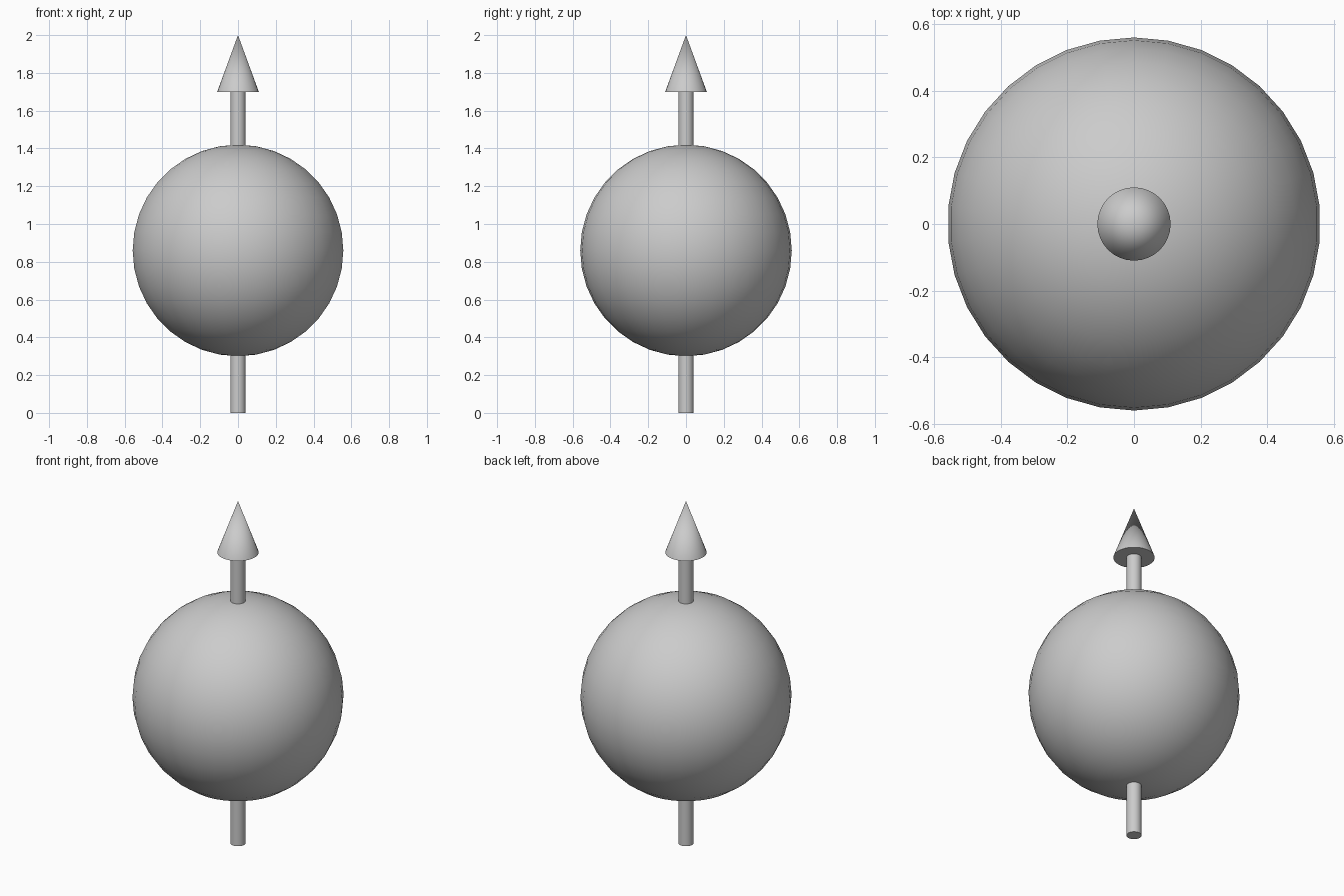
import bpy
import math

cube = bpy.data.objects.get("Cube")
if cube:
    bpy.data.objects.remove(cube, do_unlink=True)

grey = bpy.data.materials.new("light_grey")
grey.use_nodes = True
colour = (0.6, 0.6, 0.6, 1)
grey.diffuse_color = colour
grey.node_tree.nodes["Principled BSDF"].inputs["Base Color"].default_value = colour


def finish(name):
    """Name the new part, colour it and smooth it, keeping its rims sharp."""
    part = bpy.context.object
    part.name = name
    part.data.name = name
    part.data.materials.append(grey)
    bpy.ops.object.shade_smooth_by_angle(angle=math.radians(40))
    return part


BALL_RADIUS, BALL_CENTRE = 0.56, 0.86
HEAD_BASE, TIP = 1.7, 2.0

# Round body
bpy.ops.mesh.primitive_uv_sphere_add(
    segments=34, ring_count=18, radius=BALL_RADIUS, location=(0, 0, BALL_CENTRE))
finish("ball")

# Rod running through the ball, from the ground to the arrow head
bpy.ops.mesh.primitive_cylinder_add(
    vertices=32, radius=0.04, depth=HEAD_BASE, location=(0, 0, HEAD_BASE / 2))
finish("arrow_shaft")

# Pointed head
bpy.ops.mesh.primitive_cone_add(
    vertices=32, radius1=0.11, radius2=0, depth=TIP - HEAD_BASE,
    location=(0, 0, (HEAD_BASE + TIP) / 2))
finish("arrow_head")
